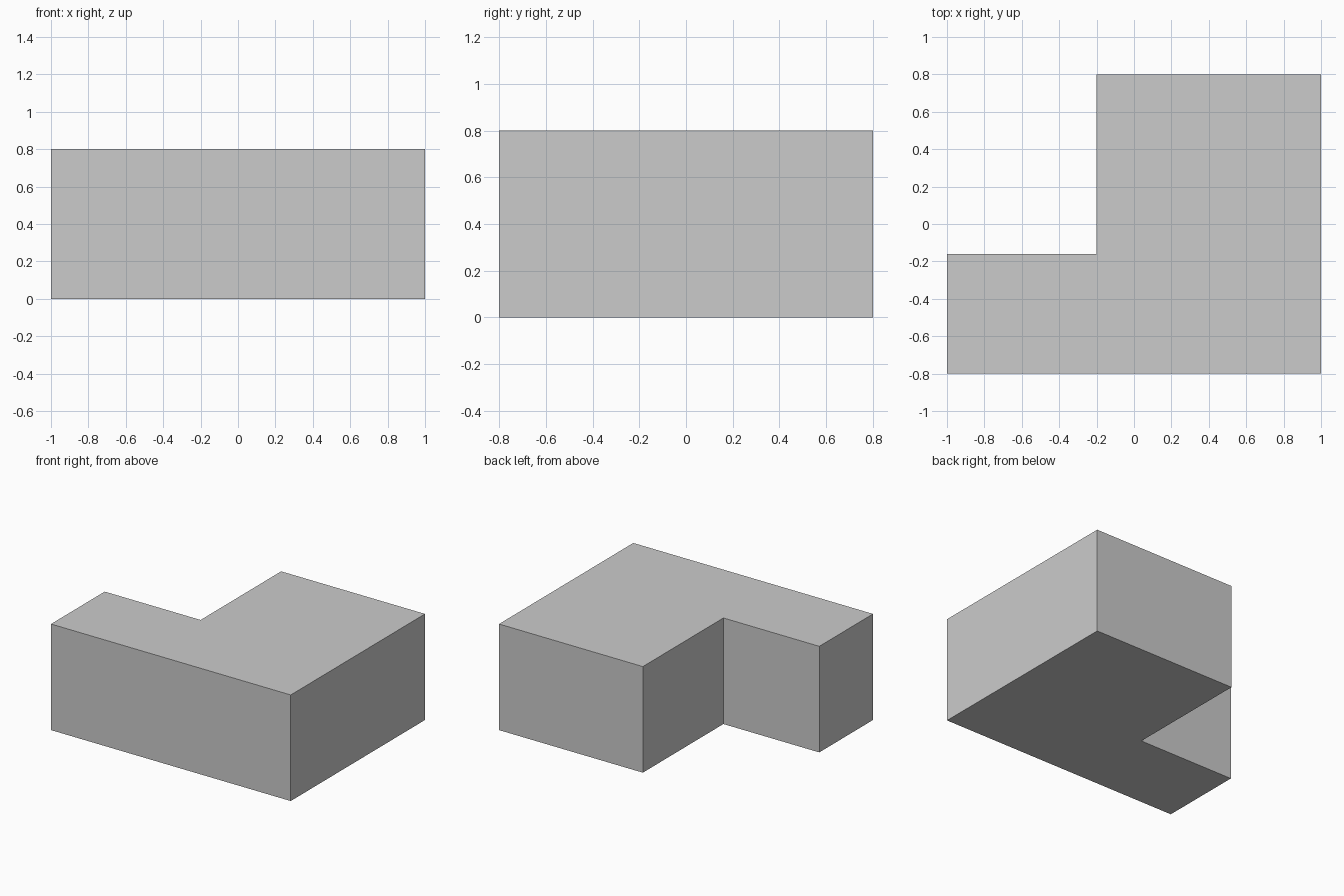
import bpy
import bmesh

if "Cube" in bpy.data.objects:
    bpy.data.objects.remove(bpy.data.objects["Cube"])

HEIGHT = 0.8
# L-shaped footprint, counter-clockwise from the front left corner
FOOTPRINT = [(-1, -0.8), (1, -0.8), (1, 0.8), (-0.2, 0.8), (-0.2, -0.16), (-1, -0.16)]


def extrude_profile(name, points, height):
    bm = bmesh.new()
    base = bm.faces.new([bm.verts.new((x, y, 0)) for x, y in points])
    top = bmesh.ops.extrude_face_region(bm, geom=[base], use_keep_orig=True)
    verts = [g for g in top["geom"] if isinstance(g, bmesh.types.BMVert)]
    bmesh.ops.translate(bm, vec=(0, 0, height), verts=verts)
    bmesh.ops.recalc_face_normals(bm, faces=bm.faces)
    mesh = bpy.data.meshes.new(name)
    bm.to_mesh(mesh)
    bm.free()
    obj = bpy.data.objects.new(name, mesh)
    bpy.context.collection.objects.link(obj)
    return obj


# Solid L-shaped block
extrude_profile("l_shaped_block", FOOTPRINT, HEIGHT)
